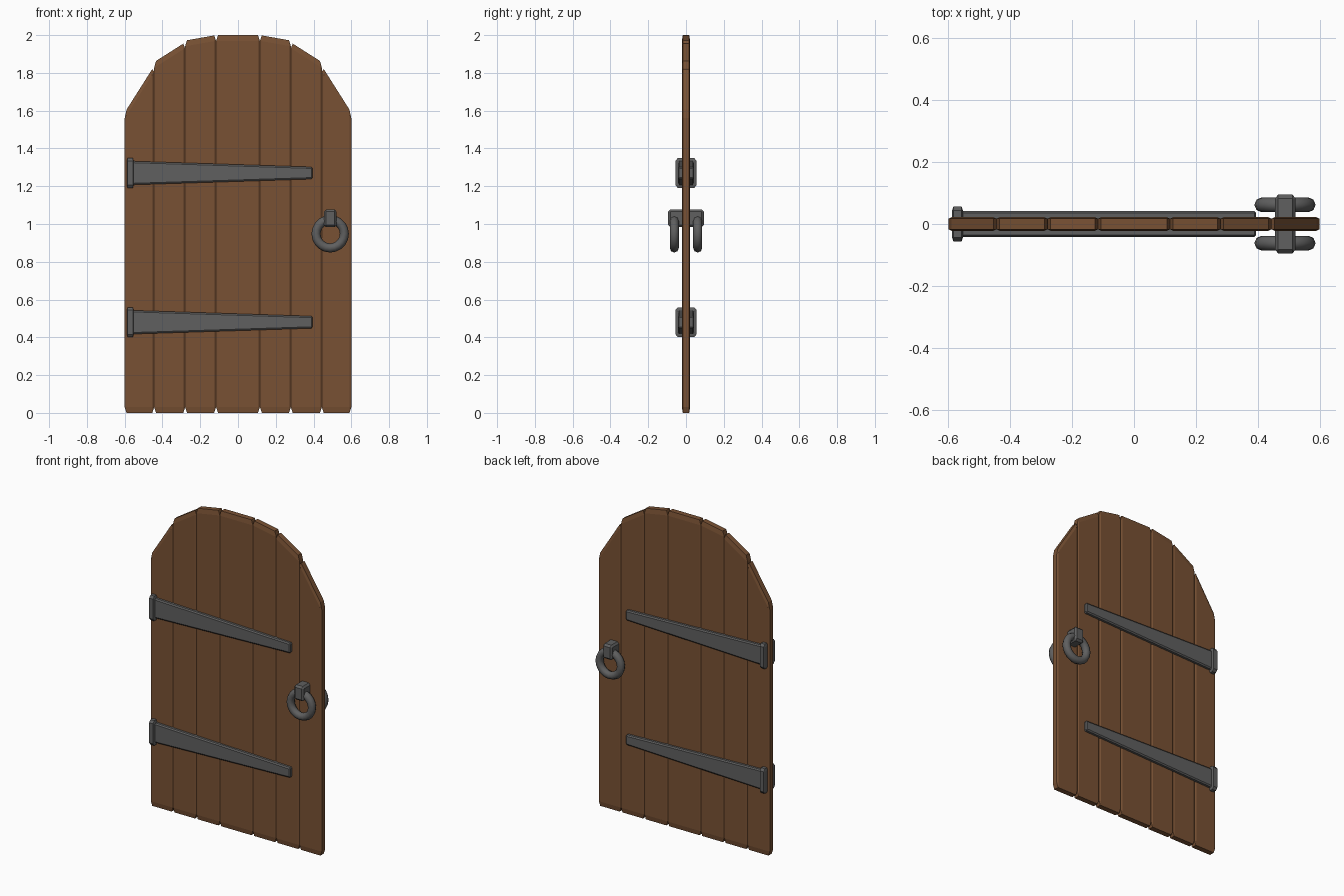
import bpy, bmesh, math

if "Cube" in bpy.data.objects:
    bpy.data.objects.remove(bpy.data.objects["Cube"])


def material(name, rgb):
    m = bpy.data.materials.new(name)
    m.diffuse_color = (*rgb, 1)
    m.use_nodes = True
    m.node_tree.nodes["Principled BSDF"].inputs["Base Color"].default_value = m.diffuse_color
    return m


WOOD = material("brown wood", (0.19, 0.083, 0.034))
IRON = material("dark iron", (0.115, 0.115, 0.115))


def chamfered(name, x0, x1, y, lo, hi, c, mat):
    """Block with chamfered edges; lo/hi are the (left, right) bottom and top heights."""
    cx, cy, cz = c
    bm = bmesh.new()

    def z_at(ends, x):
        return ends[0] + (ends[1] - ends[0]) * (x - x0) / (x1 - x0)

    for x, sx in ((x0, 1), (x1, -1)):
        for sy in (-1, 1):
            for ends, sz in ((lo, 1), (hi, -1)):
                xi = x + sx * cx
                bm.verts.new((x, sy * (y - cy), z_at(ends, x) + sz * cz))
                bm.verts.new((xi, sy * y, z_at(ends, xi) + sz * cz))
                bm.verts.new((xi, sy * (y - cy), z_at(ends, xi)))
    bmesh.ops.convex_hull(bm, input=bm.verts[:])
    bmesh.ops.dissolve_limit(bm, angle_limit=math.radians(1), verts=bm.verts[:], edges=bm.edges[:])
    bmesh.ops.recalc_face_normals(bm, faces=bm.faces[:])
    me = bpy.data.meshes.new(name)
    bm.to_mesh(me)
    bm.free()
    me.materials.append(mat)
    ob = bpy.data.objects.new(name, me)
    bpy.context.collection.objects.link(ob)
    return ob


# Door planks: left half, mirrored to the right, plus the wide middle one
c = (0.01, 0.005, 0.03)
planks = [(-0.6, -0.444, 1.59, 1.836), (-0.444, -0.28, 1.857, 1.961), (-0.28, -0.116, 1.971, 2.0)]
for i, (xa, xb, za, zb) in enumerate(planks):
    chamfered(f"left_plank_{i + 1}", xa, xb, 0.022, (0, 0), (za, zb), c, WOOD)
    chamfered(f"right_plank_{i + 1}", -xb, -xa, 0.022, (0, 0), (zb, za), c, WOOD)
chamfered("middle_plank", -0.116, 0.116, 0.022, (0, 0), (2, 2), c, WOOD)

# Tapered strap hinges running through both sides
for n, z in (("lower", 0.48), ("upper", 1.27)):
    chamfered(f"{n}_hinge_strap", -0.57, 0.395, 0.042, (z - 0.063, z - 0.032), (z + 0.063, z + 0.032),
              (0.006, 0.006, 0.008), IRON)
    chamfered(f"{n}_hinge_plate", -0.588, -0.553, 0.056, (z - 0.079, z - 0.079), (z + 0.079, z + 0.079),
              (0.004, 0.012, 0.015), IRON)

# Handle block and ring pulls on both faces
chamfered("handle_block", 0.456, 0.522, 0.095, (0.983, 0.983), (1.077, 1.077), (0.01, 0.012, 0.012), IRON)
for n, y in (("front", -0.062), ("back", 0.062)):
    bpy.ops.mesh.primitive_torus_add(major_segments=20, minor_segments=8, major_radius=0.075,
                                     minor_radius=0.024, location=(0.488, y, 0.948),
                                     rotation=(math.pi / 2, 0, 0))
    ring = bpy.context.object
    ring.name = f"{n}_ring_pull"
    ring.data.materials.append(IRON)
    bpy.ops.object.shade_smooth_by_angle(angle=math.radians(60))
